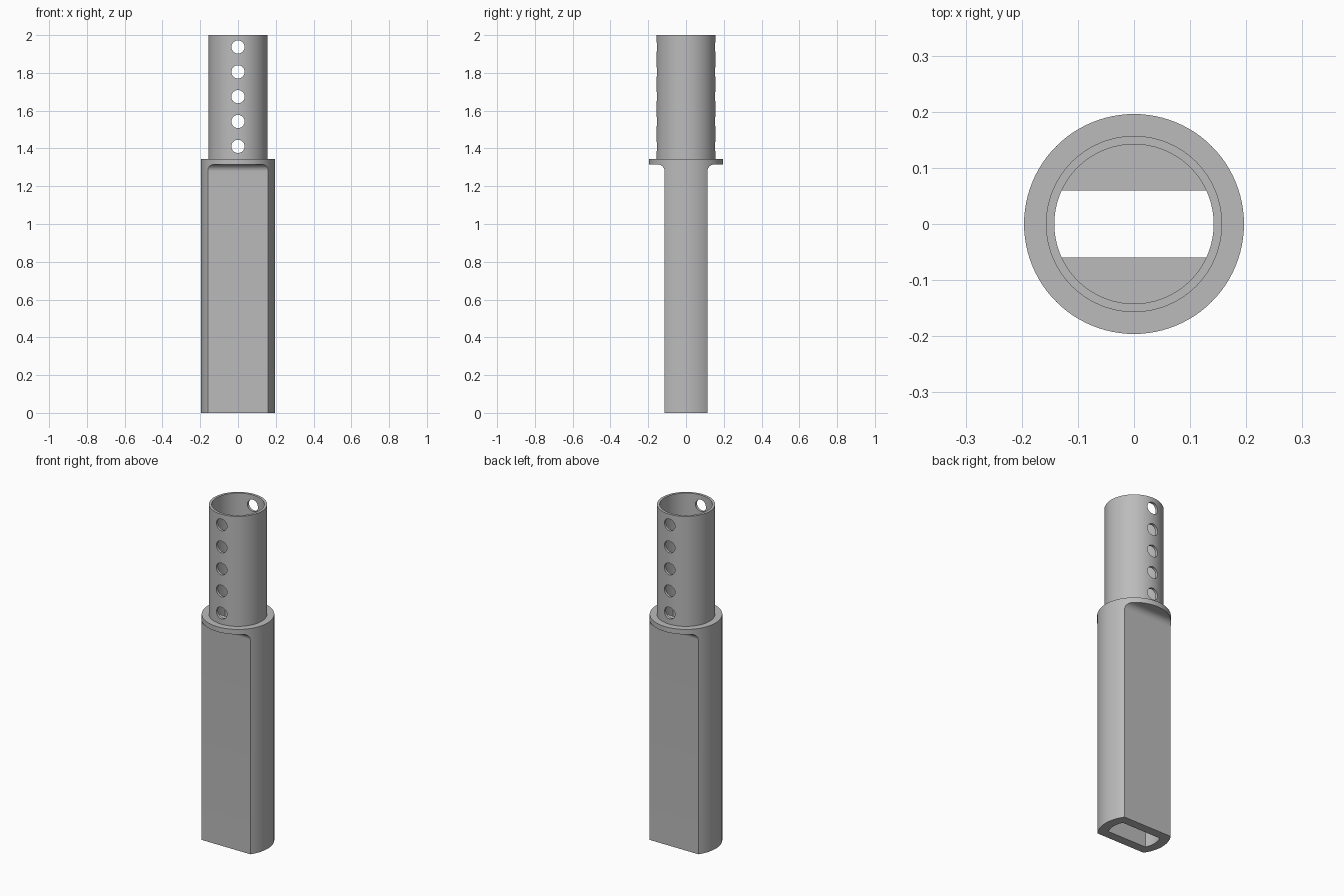
import bpy, bmesh, math
from mathutils import Matrix

if "Cube" in bpy.data.objects:
    bpy.data.objects.remove(bpy.data.objects["Cube"])

SEG = 96
FLANGE_TOP, FLANGE_BOTTOM, TOP = 1.345, 1.315, 2.0
BODY_R, FLAT_Y, FILLET = 0.196, 0.113, 0.037
TUBE_R, BORE_R, SLOT_Y, HOLE_R = 0.157, 0.142, 0.06, 0.035

grey = bpy.data.materials.new("grey metal")
grey.diffuse_color = (0.50, 0.50, 0.50, 1)
grey.use_nodes = True
grey.node_tree.nodes["Principled BSDF"].inputs["Base Color"].default_value = grey.diffuse_color


def prism(name, points, depth, matrix):
    """Extrude a 2D outline along local z, then place it with a matrix."""
    bm = bmesh.new()
    face = bm.faces.new([bm.verts.new((u, v, 0)) for u, v in points])
    ext = bmesh.ops.extrude_face_region(bm, geom=[face])
    bmesh.ops.translate(bm, vec=(0, 0, depth),
                        verts=[e for e in ext["geom"] if isinstance(e, bmesh.types.BMVert)])
    bmesh.ops.transform(bm, matrix=matrix, verts=bm.verts)
    bmesh.ops.recalc_face_normals(bm, faces=bm.faces)
    mesh = bpy.data.meshes.new(name)
    bm.to_mesh(mesh)
    bm.free()
    mesh.materials.append(grey)
    obj = bpy.data.objects.new(name, mesh)
    bpy.context.collection.objects.link(obj)
    return obj


def circle(r, n=SEG):
    return [(r * math.cos(2 * math.pi * i / n), r * math.sin(2 * math.pi * i / n)) for i in range(n)]


def up(z):
    return Matrix.Translation((0, 0, z))


def cut(obj, cutters):
    """Subtract the cutters, then delete them."""
    bpy.context.view_layer.objects.active = obj
    for c in cutters:
        mod = obj.modifiers.new("cut", "BOOLEAN")
        mod.operation, mod.solver, mod.object = "DIFFERENCE", "EXACT", c
        bpy.ops.object.modifier_apply(modifier=mod.name)
        bpy.data.objects.remove(c)


def smooth(obj):
    bpy.ops.object.select_all(action="DESELECT")
    obj.select_set(True)
    bpy.context.view_layer.objects.active = obj
    bpy.ops.object.shade_smooth_by_angle(angle=math.radians(30))


# Lower body: round bar with a flange left at its top
body = prism("body", circle(BODY_R), FLANGE_TOP, up(0))

# Flats on front and back, filleted under the flange (outline in y, z swept along x)
along_x = Matrix(((0, 0, 1, -0.3), (1, 0, 0, 0), (0, 1, 0, 0), (0, 0, 0, 1)))
cutters = []
for side in (-1, 1):
    outline = [(0.3, -0.1), (FLAT_Y, -0.1)]
    for i in range(13):
        a = math.pi / 2 * i / 12
        outline.append((FLAT_Y + FILLET * (1 - math.cos(a)),
                        FLANGE_BOTTOM - FILLET * (1 - math.sin(a))))
    outline.append((0.3, FLANGE_BOTTOM))
    cutters.append(prism("flat_cutter", [(side * y, z) for y, z in outline], 0.6, along_x))

# Slot with rounded ends through the body
end = math.asin(SLOT_Y / BORE_R)
arc = [(BORE_R * math.cos(t), BORE_R * math.sin(t))
       for t in (-end + 2 * end * i / 14 for i in range(15))]
slot = arc + [(-x, -y) for x, y in arc]
cutters.append(prism("slot_cutter", slot, 1.6, up(-0.1)))
cut(body, cutters)
smooth(body)

# Upper tube with a column of holes drilled front to back
tube = prism("tube", circle(TUBE_R), TOP - FLANGE_TOP, up(FLANGE_TOP))
drills = [prism("bore_cutter", circle(BORE_R), 1.0, up(1.2))]
for i in range(5):
    place = Matrix.Translation((0, 0.3, 1.411 + 0.1315 * i)) @ Matrix.Rotation(math.pi / 2, 4, "X")
    drills.append(prism("hole_cutter", circle(HOLE_R, 32), 0.6, place))
cut(tube, drills)
smooth(tube)
